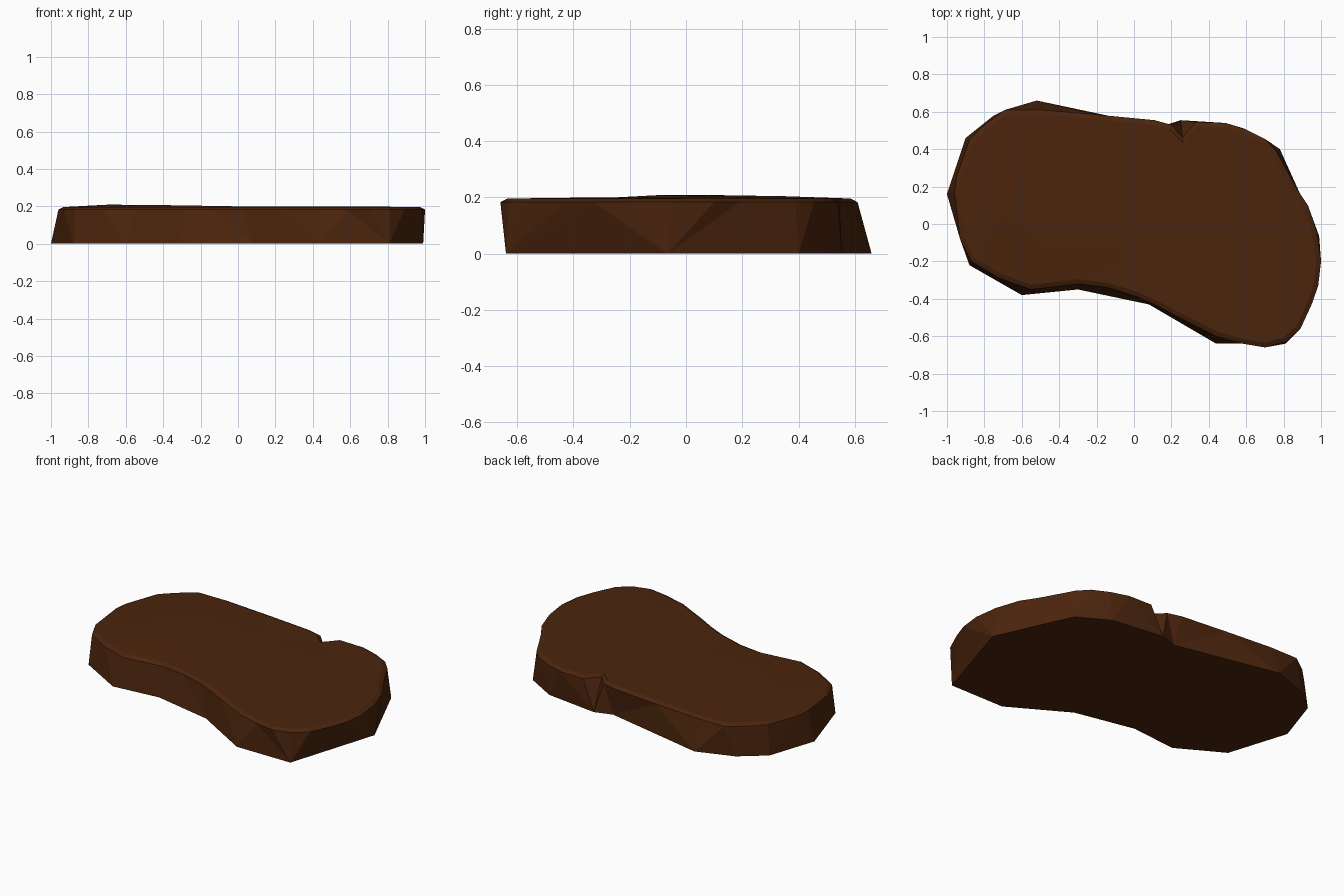
import bpy
import bmesh
from mathutils import Vector

old = bpy.data.objects.get("Cube")
if old:
    bpy.data.objects.remove(old, do_unlink=True)

# Outlines run clockwise, starting at the narrow -x end
FOOT = [(-1, .16), (-.9, .46), (-.75, .58), (-.52, .66), (.14, .52),
        (.25, .555), (.59, .51), (.78, .4), (.99, -.065), (.81, -.64),
        (.44, -.64), (.08, -.43), (-.3, -.35), (-.6, -.38), (-.88, -.22)]
RIM = [(-.96, .17), (-.95, .25), (-.88, .45), (-.8, .53), (-.69, .61),
       (-.5, .61), (-.2, .585), (.11, .555), (.2, .53), (.26, .46),
       (.33, .545), (.49, .54), (.6, .505), (.7, .455), (.76, .39),
       (.87, .19), (.93, .1), (.98, -.05), (1, -.2), (.985, -.33),
       (.95, -.43), (.89, -.56), (.81, -.63), (.7, -.66), (.58, -.64),
       (.44, -.6), (.24, -.5), (.13, -.44), (.02, -.39), (-.14, -.34),
       (-.29, -.32), (-.55, -.35), (-.72, -.29), (-.87, -.2), (-.93, -.08)]
CROWN = [(-.7, .08), (-.5, .35), (0, .3), (.5, .25), (.7, -.2),
         (.5, -.4), (.05, -.15), (-.5, -.1)]


def inset(points, amount):
    """Move a clockwise outline inwards."""
    result = []
    for i, p in enumerate(points):
        t = Vector(points[(i + 1) % len(points)]) - Vector(points[i - 1])
        t.normalize()
        result.append((p[0] + t.y * amount, p[1] - t.x * amount))
    return result


def add_ring(bm, points, height):
    return [bm.verts.new((x, y, height(x, y))) for x, y in points]


def zip_rings(bm, a, b):
    """Join two rings of any length with triangles, shortest diagonal first."""
    i = j = 0
    while i < len(a) or j < len(b):
        p, q = a[i % len(a)], b[j % len(b)]
        p2, q2 = a[(i + 1) % len(a)], b[(j + 1) % len(b)]
        step_a = j == len(b) or (
            i < len(a) and (p2.co - q.co).length < (q2.co - p.co).length)
        if step_a:
            bm.faces.new((p, p2, q))
            i += 1
        else:
            bm.faces.new((p, q2, q))
            j += 1


def crown_height(x, y):
    """Slight swell towards the -x end."""
    return .199 + .01 * max(0, 1 - ((x + .63) ** 2 + y ** 2) / .3)


# Faceted slab: underside, sloping wall, bevelled lip and low crown
bm = bmesh.new()
foot = add_ring(bm, FOOT, lambda x, y: 0)
rim = add_ring(bm, RIM, lambda x, y: .183)
lip = add_ring(bm, inset(RIM, .025), lambda x, y: .196)
crown = add_ring(bm, CROWN, crown_height)
for lower, upper in ((foot, rim), (rim, lip), (lip, crown)):
    zip_rings(bm, lower, upper)
bm.faces.new(foot)
bm.faces.new(crown)
bmesh.ops.triangulate(bm, faces=[f for f in bm.faces if len(f.verts) > 3])
bmesh.ops.recalc_face_normals(bm, faces=bm.faces)

mesh = bpy.data.meshes.new("slab")
bm.to_mesh(mesh)
bm.free()
slab = bpy.data.objects.new("slab", mesh)
bpy.context.collection.objects.link(slab)

# Dark brown earth
brown = bpy.data.materials.new("dark brown")
brown.use_nodes = True
color = (.07, .018, .004, 1)
brown.diffuse_color = color
brown.node_tree.nodes["Principled BSDF"].inputs["Base Color"].default_value = color
mesh.materials.append(brown)
